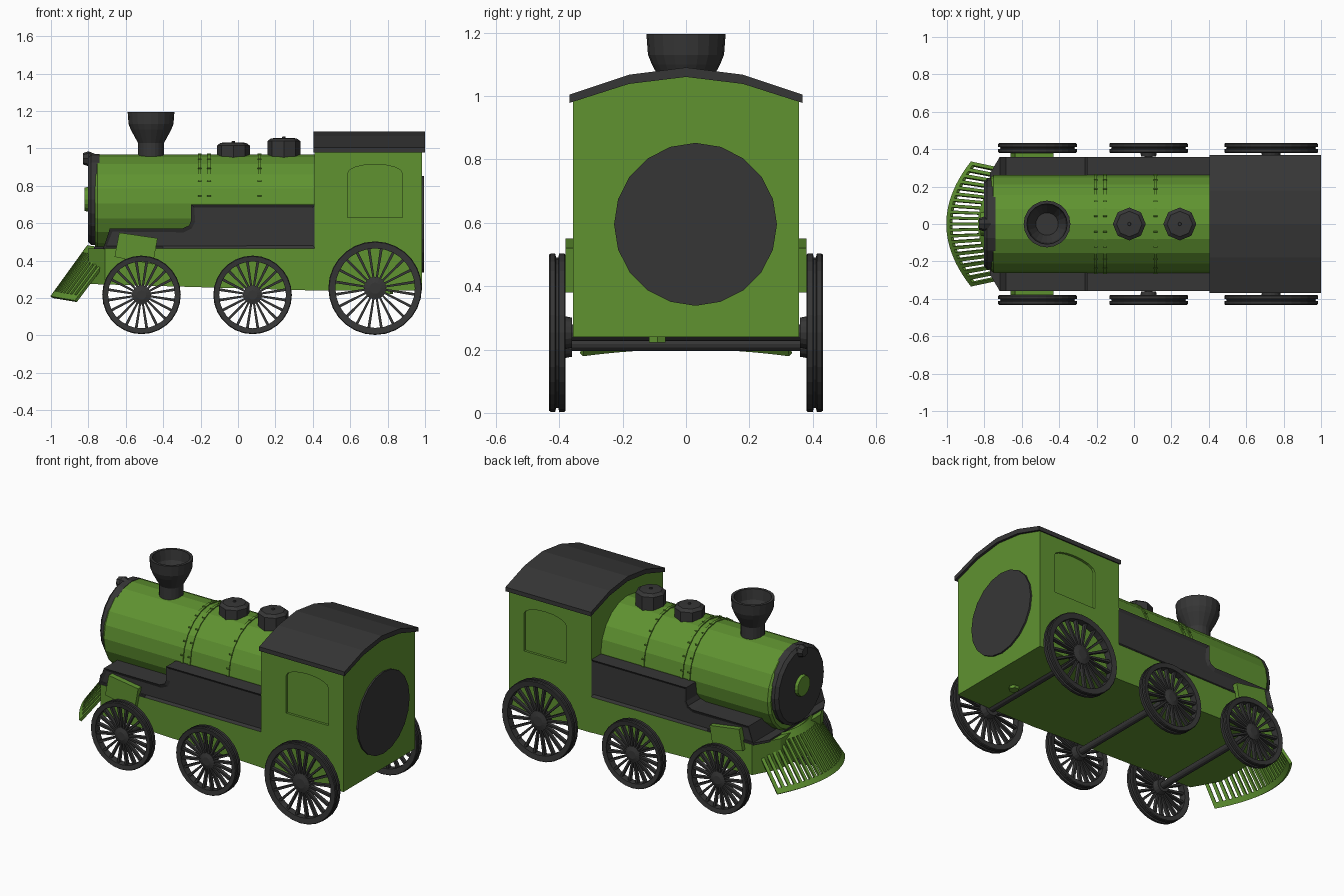
import bpy, bmesh, math
from mathutils import Vector

if "Cube" in bpy.data.objects:
    bpy.data.objects.remove(bpy.data.objects["Cube"])


def material(name, rgb):
    m = bpy.data.materials.new(name)
    m.diffuse_color = (*rgb, 1)
    m.use_nodes = True
    m.node_tree.nodes["Principled BSDF"].inputs["Base Color"].default_value = m.diffuse_color
    return m


GREEN = material("leaf green", (0.115, 0.29, 0.03))
DARK = material("charcoal", (0.037, 0.037, 0.037))


def finish(name, bm, mat):
    bmesh.ops.remove_doubles(bm, verts=bm.verts, dist=1e-5)
    bmesh.ops.recalc_face_normals(bm, faces=bm.faces)
    me = bpy.data.meshes.new(name)
    bm.to_mesh(me)
    bm.free()
    me.materials.append(mat)
    ob = bpy.data.objects.new(name, me)
    bpy.context.collection.objects.link(ob)
    return ob


def place(axis, a, b, h):
    return {"x": (h, a, b), "y": (a, h, b), "z": (a, b, h)}[axis]


def add_prism(bm, pts, axis, lo, hi):
    """Extrude an outline along an axis; returns the two end faces."""
    low = [bm.verts.new(place(axis, a, b, lo)) for a, b in pts]
    top = [bm.verts.new(place(axis, a, b, hi)) for a, b in pts]
    n = len(pts)
    for i in range(n):
        j = (i + 1) % n
        bm.faces.new((low[i], low[j], top[j], top[i]))
    return [bm.faces.new(low[::-1]), bm.faces.new(top)]


def prism(name, pts, axis, lo, hi, mat):
    bm = bmesh.new()
    add_prism(bm, pts, axis, lo, hi)
    return finish(name, bm, mat)


def add_lathe(bm, profile, axis, centre, segs, closed=False):
    """Spin (radius, height) points around an axis."""
    c = Vector(centre)
    rings = []
    for r, h in profile:
        rings.append([bm.verts.new(c + Vector(place(
            axis, r * math.cos(math.tau * i / segs), r * math.sin(math.tau * i / segs), h)))
            for i in range(segs)])
    for k in range(len(rings) if closed else len(rings) - 1):
        a, b = rings[k], rings[(k + 1) % len(rings)]
        for i in range(segs):
            j = (i + 1) % segs
            bm.faces.new((a[i], a[j], b[j], b[i]))


def lathe(name, profile, axis, centre, segs, mat, closed=False):
    bm = bmesh.new()
    add_lathe(bm, profile, axis, centre, segs, closed)
    return finish(name, bm, mat)


def disc(r, lo, hi):
    return [(0, lo), (r, lo), (r, hi), (0, hi)]


# Boiler with front door, hub and lamp
BZ = 0.706
lathe("boiler", [(0, -0.765), (0.25, -0.765), (0.262, -0.75), (0.262, 0.42), (0, 0.42)],
      "x", (0, 0, BZ), 20, GREEN)
lathe("smokebox_door", [(0, -0.74), (0.243, -0.74), (0.243, -0.785), (0.225, -0.803), (0, -0.803)],
      "x", (0, 0, 0.728), 20, DARK)
lathe("door_hub", [(0, -0.79), (0.068, -0.79), (0.062, -0.822), (0, -0.822)],
      "x", (0, 0, 0.728), 16, GREEN)
lathe("lamp", [(0, -0.83), (0.03, -0.83), (0.04, -0.8), (0.028, -0.77), (0, -0.69)],
      "x", (0, 0, 0.945), 8, DARK)

# Boiler bands with rivets
for n, x in enumerate((-0.205, -0.155, 0.115)):
    bm = bmesh.new()
    add_lathe(bm, disc(0.268, x - 0.008, x + 0.008), "x", (0, 0, BZ), 20)
    for i in range(20):
        a = math.tau * (i + 0.5) / 20
        add_lathe(bm, disc(0.004, -0.01, 0.01), "x",
                  (x, 0.266 * math.cos(a), BZ + 0.266 * math.sin(a)), 6)
    finish(f"boiler_band_{n + 1}", bm, GREEN)

# Smokestack, hollow at the top
lathe("smokestack", [(0, 0.93), (0.07, 0.93), (0.07, 1.03), (0.108, 1.1), (0.12, 1.13),
                     (0.125, 1.195), (0.108, 1.195), (0.1, 1.13), (0.06, 1.06), (0, 1.06)],
      "z", (-0.465, 0, 0), 20, DARK)

# Octagonal domes
for n, (x, top) in enumerate(((-0.025, 1.033), (0.245, 1.057))):
    lathe(f"dome_{n + 1}", [(0, 0.93), (0.088, 0.93), (0.088, top - 0.018), (0.068, top - 0.003),
                            (0.01, top), (0.008, top + 0.006), (0, top + 0.006)],
          "z", (x, 0, 0), 8, DARK)

# Chassis, chamfered at the front, underside rising forwards
plan = [(-0.8, -0.2), (-0.71, -0.355), (0.42, -0.355), (0.42, 0.355), (-0.71, 0.355), (-0.8, 0.2)]
chassis = prism("chassis", plan, "z", 0.24, 0.467, GREEN)
for v in chassis.data.vertices:
    if v.co.z < 0.3:
        v.co.z = 0.24 + 0.029 * (0.42 - v.co.x)
front_deck = [(-0.77, -0.27), (-0.72, -0.355), (-0.4, -0.355), (-0.4, 0.355), (-0.72, 0.355), (-0.77, 0.27)]
prism("front_deck", front_deck, "z", 0.462, 0.477, DARK)

# Stepped running boards with recessed side panels
bm = bmesh.new()
sides = add_prism(bm, [(-0.72, 0.465), (0.415, 0.465), (0.415, 0.7), (-0.25, 0.7), (-0.25, 0.615),
                       (-0.262, 0.588), (-0.295, 0.573), (-0.685, 0.573)], "y", -0.357, 0.357)
bmesh.ops.recalc_face_normals(bm, faces=bm.faces)
bmesh.ops.inset_individual(bm, faces=sides, thickness=0.022, depth=-0.01)
finish("running_boards", bm, DARK)

# Cab with recessed arched windows
cab = prism("cab", [(-0.357, 0.24), (0.357, 0.24), (0.357, 0.985), (0.18, 1.045), (0, 1.065),
                    (-0.18, 1.045), (-0.357, 0.985)], "x", 0.41, 0.985, GREEN)
arch = [(0.585, 0.63), (0.88, 0.63)] + [
    (0.7325 + 0.1475 * math.cos(math.pi * i / 8), 0.865 + 0.05 * math.sin(math.pi * i / 8))
    for i in range(9)]
bm = bmesh.new()
for s in (-1, 1):
    add_prism(bm, arch, "y", s * 0.342, s * 0.4)
cutter = finish("window_cutter", bm, GREEN)
cutter.hide_render = True
cutter.hide_viewport = True
cut = cab.modifiers.new("windows", "BOOLEAN")
cut.operation, cut.object, cut.solver = "DIFFERENCE", cutter, "EXACT"

prism("cab_roof", [(-0.368, 0.978), (-0.18, 1.038), (0, 1.06), (0.18, 1.038), (0.368, 0.978),
                   (0.368, 1.004), (0.18, 1.067), (0, 1.09), (-0.18, 1.067), (-0.368, 1.004)],
      "x", 0.405, 1.0, DARK)
lathe("rear_door", disc(0.257, 0.97, 0.995), "x", (0, 0.03, 0.595), 20, DARK)
lathe("underside_peg", disc(0.03, 0.222, 0.25), "z", (0.8, -0.09, 0), 6, GREEN)

# Steam chests above the front wheels
for s, side in ((-1, "near"), (1, "far")):
    prism(f"steam_chest_{side}", [(-0.635, 0.55), (-0.43, 0.52), (-0.455, 0.38), (-0.66, 0.42)],
          "y", s * 0.25, s * 0.38, GREEN)

# Spoked wheels and axles
SPOKES = 20
for n, (x, z, R) in enumerate(((-0.516, 0.217, 0.21), (0.078, 0.217, 0.21), (0.733, 0.253, 0.25))):
    for s, side in ((-1, "near"), (1, "far")):
        bm = bmesh.new()
        rim = [(0.85 * R, 0.385), (R - 0.004, 0.38), (R, 0.384), (R, 0.4), (R - 0.012, 0.403),
               (R - 0.012, 0.41), (R, 0.413), (R, 0.427), (R - 0.004, 0.432), (0.85 * R, 0.428)]
        add_lathe(bm, [(r, s * y) for r, y in rim], "y", (x, 0, z), 28, True)
        add_lathe(bm, [(0, s * 0.36), (0.19 * R, s * 0.36), (0.24 * R, s * 0.42),
                       (0.12 * R, s * 0.428), (0, s * 0.428)], "y", (x, 0, z), 16)
        for i in range(SPOKES):
            a = math.tau * (i + 0.5) / SPOKES
            d, t = (math.cos(a), math.sin(a)), (-math.sin(a), math.cos(a))
            pts = [(x + d[0] * r + t[0] * w, z + d[1] * r + t[1] * w)
                   for r, w in ((0.15 * R, -0.005), (0.9 * R, -0.0075),
                                (0.9 * R, 0.0075), (0.15 * R, 0.005))]
            add_prism(bm, pts, "y", s * 0.395, s * 0.418)
        finish(f"wheel_{n + 1}_{side}", bm, DARK)
    lathe(f"axle_{n + 1}", disc(0.021 if n < 2 else 0.026, -0.4, 0.4), "y", (x, 0, z), 12, DARK)

# Slatted, curved cowcatcher: a sheet with the slot faces left out
bm = bmesh.new()
N = 41
rows = []
for f in (0, 0.1, 0.86, 1):
    row = []
    for i in range(N + 1):
        t = 2 * i / N - 1
        low = Vector((-0.997 + 0.13 * t * t, 0.33 * t, 0.205 - 0.022 * t * t))
        top = Vector((-0.80 + 0.14 * t * t, 0.285 * t, 0.478 - 0.022 * t * t))
        row.append(bm.verts.new(low.lerp(top, f)))
    rows.append(row)
for k in range(3):
    for i in range(N):
        if k != 1 or i % 2 == 0:
            bm.faces.new((rows[k][i], rows[k][i + 1], rows[k + 1][i + 1], rows[k + 1][i]))
catcher = finish("cowcatcher", bm, GREEN)
solid = catcher.modifiers.new("thickness", "SOLIDIFY")
solid.thickness, solid.offset = 0.016, 0
